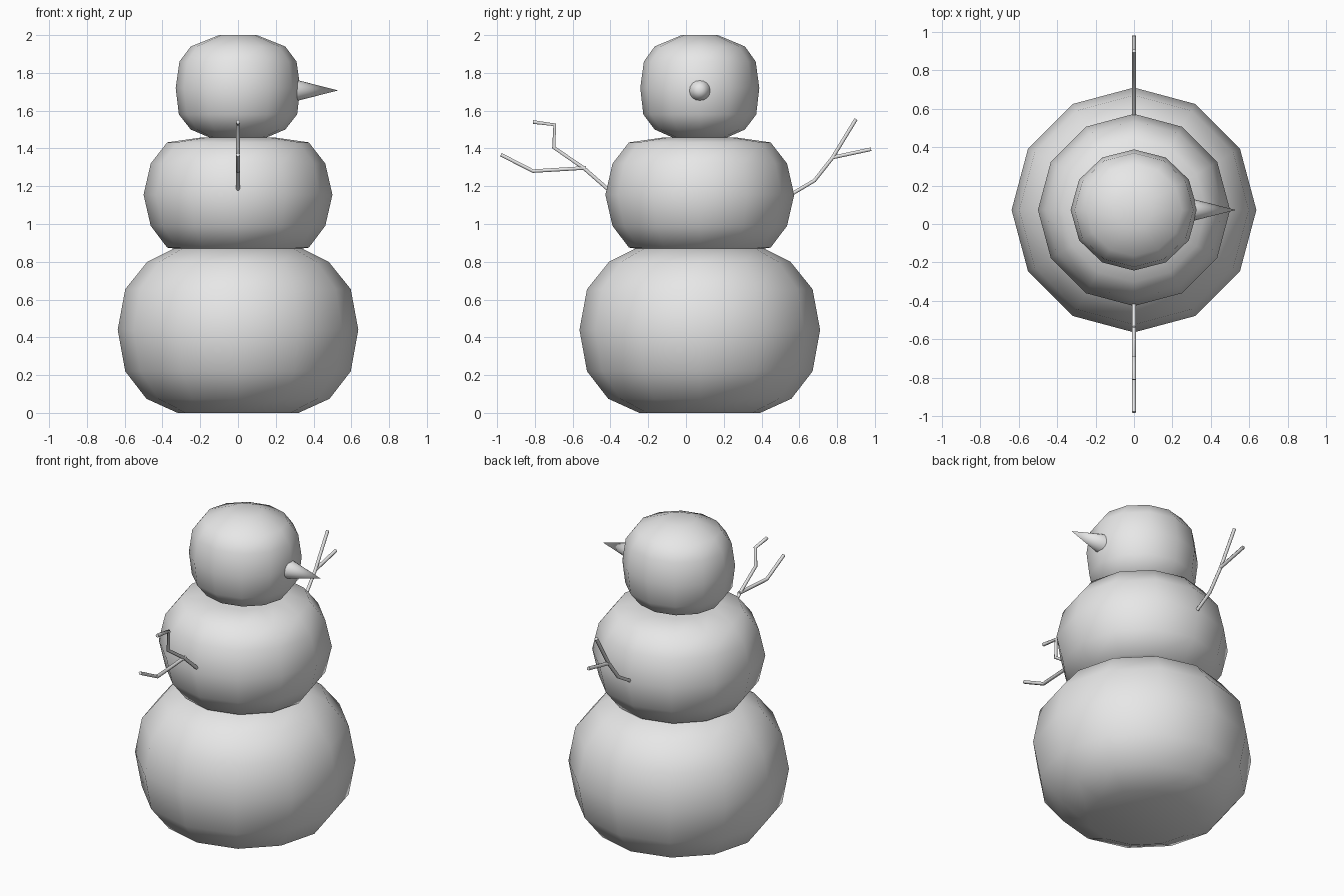
import bpy, bmesh, math

cube = bpy.data.objects.get("Cube")
if cube:
    bpy.data.objects.remove(cube, do_unlink=True)

CENTRE_Y = 0.073

snow = bpy.data.materials.new("plain_grey")
snow.use_nodes = True
snow.diffuse_color = (0.8, 0.8, 0.8, 1)
snow.node_tree.nodes["Principled BSDF"].inputs["Base Color"].default_value = snow.diffuse_color


def add_object(name, data):
    obj = bpy.data.objects.new(name, data)
    bpy.context.collection.objects.link(obj)
    data.materials.append(snow)
    return obj


def snowball(name, profile, depth=1.0, sides=12):
    """Turn a (radius, height) profile into a closed, smooth ball."""
    bm = bmesh.new()
    rings = []
    for radius, z in profile:
        angles = [math.tau * i / sides for i in range(sides)]
        rings.append([bm.verts.new((radius * math.cos(a), radius * math.sin(a) * depth, z))
                      for a in angles])
    for low, high in zip(rings, rings[1:]):
        for i in range(sides):
            j = (i + 1) % sides
            bm.faces.new((low[i], low[j], high[j], high[i]))
    bm.faces.new(list(reversed(rings[0])))
    bm.faces.new(rings[-1])
    for face in bm.faces:
        face.smooth = True
    mesh = bpy.data.meshes.new(name)
    bm.to_mesh(mesh)
    bm.free()
    add_object(name, mesh).location.y = CENTRE_Y


def stick_arm(name, paths, radius=0.011):
    """Twigs in the x = 0 plane, each path a list of (y, z)."""
    curve = bpy.data.curves.new(name, "CURVE")
    curve.dimensions = "3D"
    curve.bevel_depth = radius
    curve.bevel_resolution = 1
    curve.use_fill_caps = True
    for path in paths:
        spline = curve.splines.new("POLY")
        spline.points.add(len(path) - 1)
        for point, (y, z) in zip(spline.points, path):
            point.co = (0, y, z, 1)
    add_object(name, curve)


# Three stacked balls
snowball("base_ball", [(0.32, 0.0), (0.485, 0.075), (0.597, 0.22), (0.637, 0.44),
                       (0.597, 0.655), (0.48, 0.8), (0.34, 0.87)])
snowball("middle_ball", [(0.3, 0.865), (0.375, 0.875), (0.462, 0.99), (0.5, 1.155),
                         (0.462, 1.32), (0.375, 1.432), (0.2, 1.457)])
snowball("head_ball", [(0.12, 1.445), (0.25, 1.5), (0.313, 1.58), (0.33, 1.72),
                       (0.31, 1.86), (0.25, 1.94), (0.1, 2.0)], depth=0.955)

# Pointed nose on the left side of the head
bm = bmesh.new()
bmesh.ops.create_cone(bm, cap_ends=True, segments=16, radius1=0.061, radius2=0, depth=0.24)
mesh = bpy.data.meshes.new("nose")
bm.to_mesh(mesh)
bm.free()
nose = add_object("nose", mesh)
nose.location = (0.41, CENTRE_Y, 1.707)
nose.rotation_euler.y = math.pi / 2
bpy.ops.object.select_all(action="DESELECT")
nose.select_set(True)
bpy.context.view_layer.objects.active = nose
bpy.ops.object.shade_smooth_by_angle(angle=math.radians(40))

# Branching stick arms
stick_arm("front_arm", [
    [(-0.38, 1.155), (-0.54, 1.295), (-0.70, 1.405), (-0.695, 1.525), (-0.81, 1.54)],
    [(-0.53, 1.297), (-0.81, 1.28), (-0.98, 1.367)]])
stick_arm("back_arm", [
    [(0.52, 1.135), (0.68, 1.23), (0.775, 1.35), (0.9, 1.555)],
    [(0.775, 1.352), (0.98, 1.396)]])
